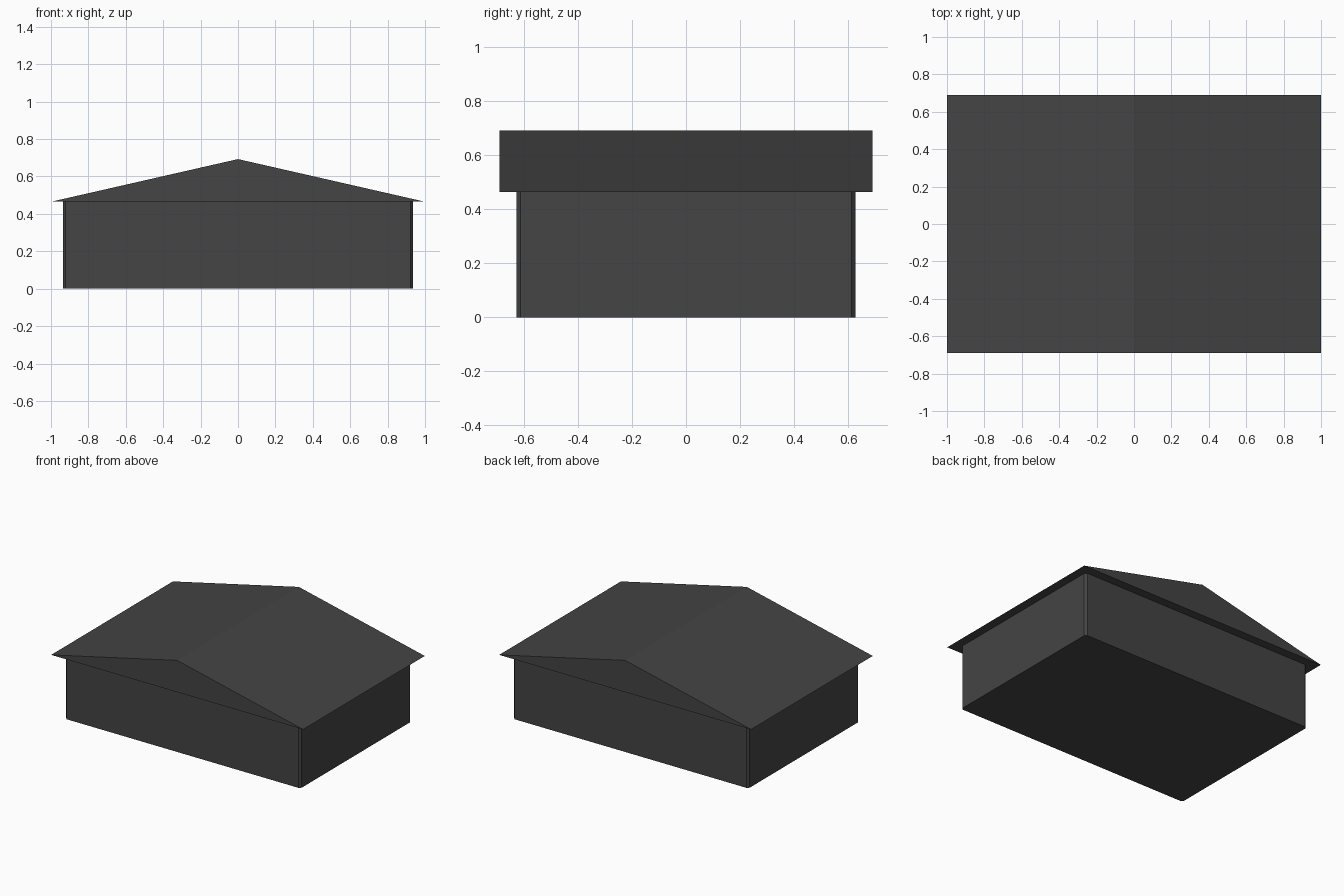
import bpy, bmesh

if "Cube" in bpy.data.objects:
    bpy.data.objects.remove(bpy.data.objects["Cube"])

grey = bpy.data.materials.new("dark grey")
grey.diffuse_color = (0.058, 0.058, 0.058, 1)
grey.use_nodes = True
grey.node_tree.nodes["Principled BSDF"].inputs["Base Color"].default_value = grey.diffuse_color


def extrude_profile(name, points, direction):
    """Closed solid swept from a flat outline."""
    bm = bmesh.new()
    face = bm.faces.new([bm.verts.new(p) for p in points])
    new = bmesh.ops.extrude_face_region(bm, geom=[face], use_keep_orig=True)["geom"]
    bmesh.ops.translate(bm, vec=direction,
                        verts=[v for v in new if isinstance(v, bmesh.types.BMVert)])
    bmesh.ops.recalc_face_normals(bm, faces=bm.faces[:])
    mesh = bpy.data.meshes.new(name)
    bm.to_mesh(mesh)
    bm.free()
    mesh.materials.append(grey)
    obj = bpy.data.objects.new(name, mesh)
    bpy.context.collection.objects.link(obj)
    return obj


W, D, EAVE, RIDGE, C = 0.935, 0.627, 0.465, 0.693, 0.014
ROOF_D = 0.69

# Walls: rectangle with narrow chamfered corners
walls = extrude_profile("walls", [
    (W, -D + C, 0), (W, D - C, 0), (W - C, D, 0), (-W + C, D, 0),
    (-W, D - C, 0), (-W, -D + C, 0), (-W + C, -D, 0), (W - C, -D, 0)],
    (0, 0, EAVE))

# Gable roof: triangular prism overhanging the walls
roof = extrude_profile("gable_roof", [
    (-1, -ROOF_D, EAVE), (1, -ROOF_D, EAVE), (0, -ROOF_D, RIDGE)],
    (0, 2 * ROOF_D, 0))
